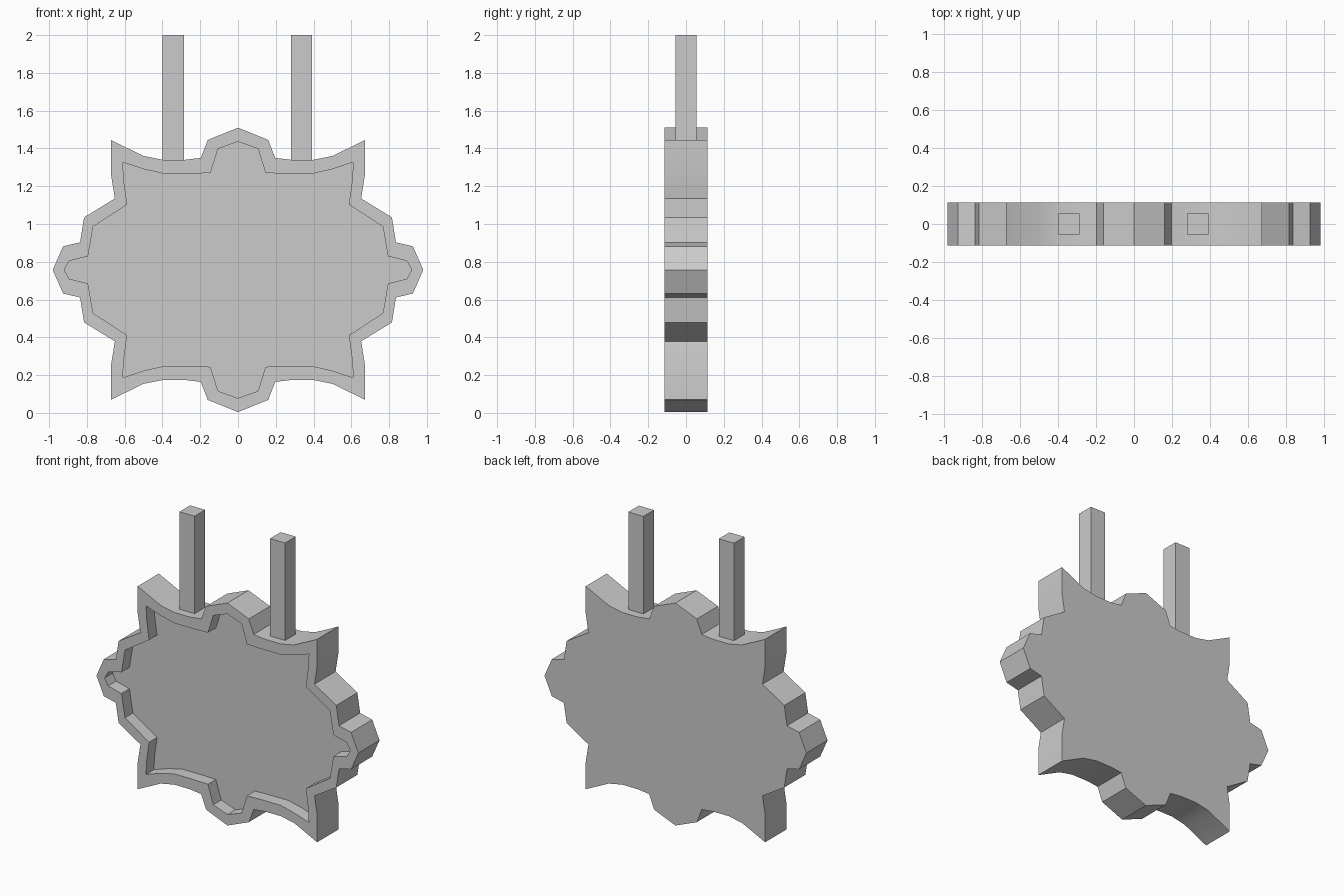
import bpy
import bmesh
import math

if "Cube" in bpy.data.objects:
    bpy.data.objects.remove(bpy.data.objects["Cube"], do_unlink=True)

MID_Z = 0.757
FRONT, FLOOR, BACK = -0.113, -0.028, 0.113

# Upper quarter outlines as (x, z), from the top centre to the side tip
OUTER = [(0, 1.51), (.16, 1.445), (.197, 1.35), (.28, 1.34), (.4, 1.34), (.5, 1.36),
         (.672, 1.444), (.672, 1.26), (.652, 1.135), (.815, 1.035), (.836, .903),
         (.926, .882), (.981, MID_Z)]
INNER = [(0, 1.436), (.106, 1.398), (.146, 1.27), (.25, 1.267), (.397, 1.267), (.497, 1.29),
         (.61, 1.327), (.605, 1.235), (.587, 1.103), (.767, .986), (.794, .829),
         (.894, .804), (.92, MID_Z)]

grey = bpy.data.materials.new("plain grey")
grey.use_nodes = True
colour = (0.6, 0.6, 0.6, 1)
grey.diffuse_color = colour
grey.node_tree.nodes["Principled BSDF"].inputs["Base Color"].default_value = colour


def finish(name, bm, smooth):
    bmesh.ops.recalc_face_normals(bm, faces=bm.faces)
    mesh = bpy.data.meshes.new(name)
    bm.to_mesh(mesh)
    bm.free()
    mesh.materials.append(grey)
    obj = bpy.data.objects.new(name, mesh)
    bpy.context.collection.objects.link(obj)
    if smooth:
        bpy.ops.object.select_all(action='DESELECT')
        obj.select_set(True)
        bpy.context.view_layer.objects.active = obj
        bpy.ops.object.shade_smooth_by_angle(angle=math.radians(35))
    return obj


def full_outline(quarter):
    """Mirror a quarter outline down, then across."""
    half = quarter + [(x, 2 * MID_Z - z) for x, z in quarter[-2::-1]]
    return half + [(-x, z) for x, z in half[-2:0:-1]]


# Plaque: solid back, raised rim and recessed front panel
bm = bmesh.new()
layers = [(OUTER, BACK), (OUTER, FRONT), (INNER, FRONT), (INNER, FLOOR)]
rings = [[bm.verts.new((x, y, z)) for x, z in full_outline(q)] for q, y in layers]
for a, b in zip(rings, rings[1:]):
    for i in range(len(a)):
        j = (i + 1) % len(a)
        bm.faces.new((a[i], a[j], b[j], b[i]))
bm.faces.new(rings[0])
bm.faces.new(rings[-1])
finish("sign_plaque", bm, True)

# Two square hanging posts
for side, x in (("right", -0.342), ("left", 0.336)):
    bm = bmesh.new()
    bmesh.ops.create_cube(bm, size=1)
    bmesh.ops.scale(bm, vec=(0.113, 0.113, 0.665), verts=bm.verts)
    bmesh.ops.translate(bm, vec=(x, 0, 1.6675), verts=bm.verts)
    finish(side + "_post", bm, False)
